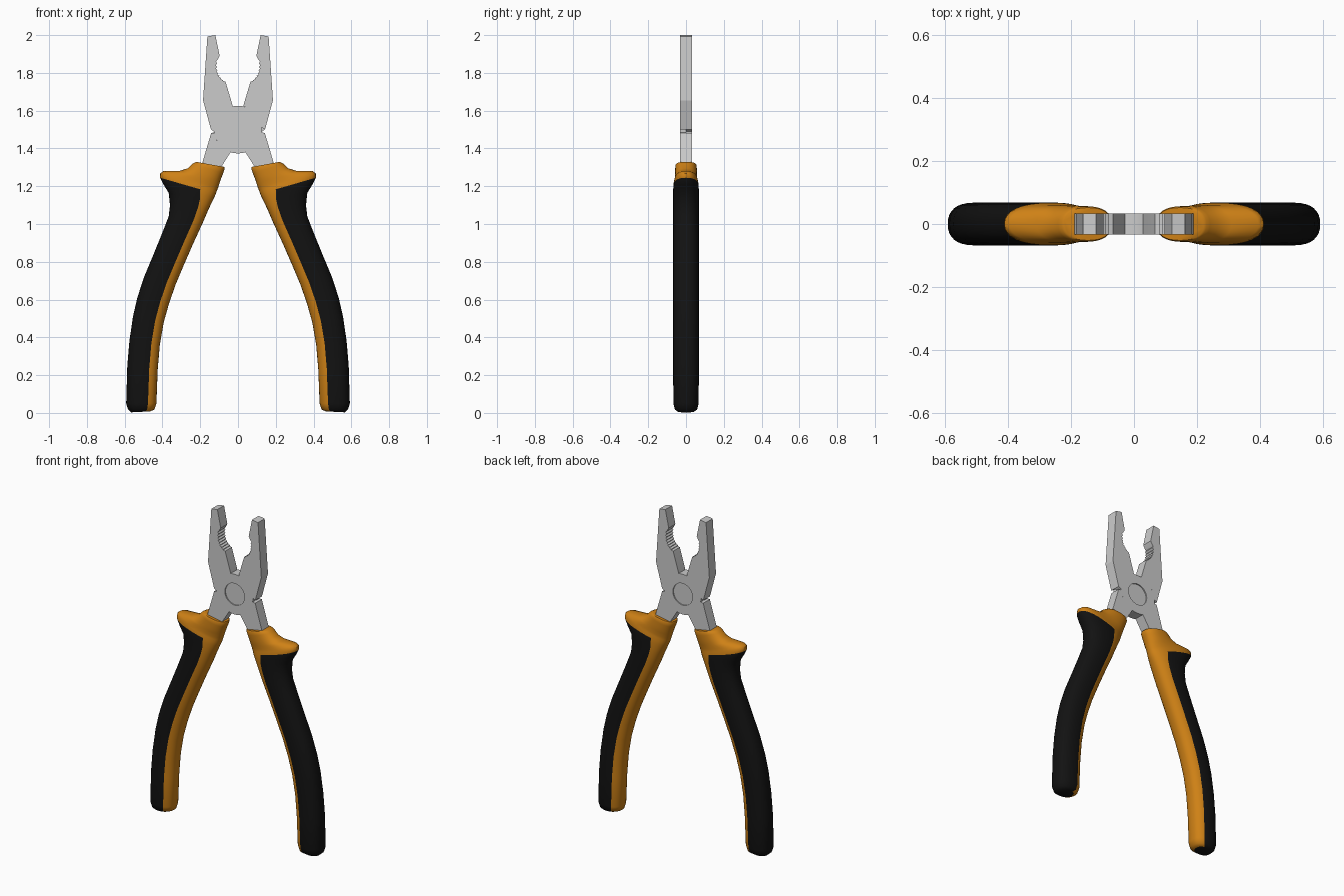
import bpy, bmesh
from math import sin, cos, pi, radians
from mathutils import Vector, Matrix

cube = bpy.data.objects.get("Cube")
if cube:
    bpy.data.objects.remove(cube)

PIVOT_Z, DISC_R, PIN_R, HALF_T = 1.5, 0.126, 0.068, 0.033


def material(name, rgb):
    mat = bpy.data.materials.new(name)
    mat.use_nodes = True
    mat.diffuse_color = (*rgb, 1)
    mat.node_tree.nodes["Principled BSDF"].inputs["Base Color"].default_value = (*rgb, 1)
    return mat


def make_object(name, bm, mats=(), angle=30):
    bmesh.ops.recalc_face_normals(bm, faces=bm.faces)
    mesh = bpy.data.meshes.new(name)
    bm.to_mesh(mesh)
    bm.free()
    for mat in mats:
        mesh.materials.append(mat)
    obj = bpy.data.objects.new(name, mesh)
    bpy.context.collection.objects.link(obj)
    bpy.ops.object.select_all(action='DESELECT')
    obj.select_set(True)
    bpy.context.view_layer.objects.active = obj
    bpy.ops.object.shade_smooth_by_angle(angle=radians(angle))
    return obj


def arc(start, end, radius=DISC_R, steps=20):
    angles = [radians(start + (end - start) * i / steps) for i in range(steps + 1)]
    return [(radius * cos(a), PIVOT_Z + radius * sin(a)) for a in angles]


def add_plate(bm, loops, y0, y1):
    """Extrude an outline, with optional hole loops, from y0 to y1."""
    edges = []
    for loop in loops:
        verts = [bm.verts.new((x, y0, z)) for x, z in loop]
        edges += [bm.edges.new((v, verts[i - 1])) for i, v in enumerate(verts)]
    filled = bmesh.ops.triangle_fill(bm, edges=edges, use_beauty=True)
    faces = [g for g in filled["geom"] if isinstance(g, bmesh.types.BMFace)]
    ext = bmesh.ops.extrude_face_region(bm, geom=faces, use_keep_orig=True)
    moved = [g for g in ext["geom"] if isinstance(g, bmesh.types.BMVert)]
    bmesh.ops.translate(bm, verts=moved, vec=(0, y1 - y0, 0))


def teeth(count=8, depth=0.007):
    """Zigzag along the curved pipe grip of the jaw."""
    a, b, c = Vector((-0.108, 1.87)), Vector((-0.123, 1.785)), Vector((-0.066, 1.753))
    points = []
    for i in range(2 * count + 1):
        t = i / (2 * count)
        p = a * (1 - t) ** 2 + b * 2 * t * (1 - t) + c * t * t
        points.append((p.x - depth * (i % 2), p.y))
    return points


# Steel halves: jaw, half-thickness pivot disc and tang
jaw = [(-0.143, 1.5), (-0.185, 1.655), (-0.162, 1.993), (-0.12, 2.0),
       (-0.097, 1.89)] + teeth() + [(-0.032, 1.64)]
tang = [(0.142, 1.482), (0.205, 1.27), (0.1, 1.25), (0.09, 1.3)]
hole = arc(0, 348.75, PIN_R, 31)


def steel_half(name, turn):
    bm = bmesh.new()
    outline = jaw + arc(103, -7) + tang + arc(-72, -175)
    add_plate(bm, [outline, hole], -HALF_T, 0)
    add_plate(bm, [jaw + arc(103, 175)], 0, HALF_T)
    add_plate(bm, [tang + arc(-72, -8)], 0, HALF_T)
    bm.transform(Matrix.Rotation(turn, 4, 'Z'))
    return make_object(name, bm, angle=15)


steel_half("front_steel_half", 0)
steel_half("back_steel_half", pi)

# Pivot pin, slightly recessed on both sides
bm = bmesh.new()
bmesh.ops.create_cone(bm, cap_ends=True, segments=32, radius1=PIN_R, radius2=PIN_R,
                      depth=0.052, matrix=Matrix.Translation((0, 0, PIVOT_Z))
                      @ Matrix.Rotation(pi / 2, 4, 'X'))
make_object("pivot_pin", bm)

# Grips: sections as inner point, outer point and half width
orange = material("orange_grip", (0.62, 0.22, 0.008))
black = material("black_grip", (0.006, 0.006, 0.006))
SECTIONS = [
    ((0.465, 0.008), (0.565, 0.003), 0.042),
    ((0.442, 0.018), (0.582, 0.018), 0.059),
    ((0.432, 0.05), (0.592, 0.05), 0.067),
    ((0.425, 0.23), (0.586, 0.25), 0.068),
    ((0.414, 0.36), (0.575, 0.38), 0.068),
    ((0.393, 0.48), (0.556, 0.51), 0.068),
    ((0.365, 0.58), (0.533, 0.61), 0.068),
    ((0.33, 0.68), (0.497, 0.72), 0.068),
    ((0.288, 0.78), (0.451, 0.83), 0.068),
    ((0.24, 0.89), (0.402, 0.95), 0.068),
    ((0.185, 1.01), (0.367, 1.04), 0.068),
    ((0.155, 1.08), (0.36, 1.10), 0.068),
    ((0.138, 1.115), (0.367, 1.165), 0.068),
    ((0.126, 1.14), (0.395, 1.21), 0.068),
    ((0.117, 1.16), (0.413, 1.245), 0.067),
    ((0.112, 1.175), (0.412, 1.268), 0.063),
    ((0.106, 1.19), (0.395, 1.28), 0.06),
    ((0.098, 1.215), (0.31, 1.281), 0.059),
    ((0.09, 1.24), (0.266, 1.295), 0.058),
    ((0.078, 1.27), (0.242, 1.318), 0.057),
    ((0.07, 1.293), (0.23, 1.325), 0.056),
    ((0.072, 1.302), (0.222, 1.329), 0.052),
]
SEGMENTS, SEAM, RIM = 32, 6, 14


def grip(name, side):
    bm = bmesh.new()
    rings = []
    for inner, outer, width in SECTIONS:
        ring = []
        for i in range(SEGMENTS):
            c, s = cos(2 * pi * i / SEGMENTS), sin(2 * pi * i / SEGMENTS)
            c, s = [abs(v) ** 0.85 * (1 if v > 0 else -1) for v in (c, s)]
            p = Vector(inner).lerp(Vector(outer), (1 - c) / 2)
            ring.append(bm.verts.new((side * p.x, width * s, p.y)))
        rings.append(ring)
    for k in range(len(rings) - 1):
        for i in range(SEGMENTS):
            j = (i + 1) % SEGMENTS
            face = bm.faces.new((rings[k][i], rings[k][j], rings[k + 1][j], rings[k + 1][i]))
            in_strip = i < SEAM or i >= SEGMENTS - SEAM
            face.material_index = 0 if in_strip or k >= RIM else 1
    bm.faces.new(rings[0]).material_index = 1
    bm.faces.new(rings[-1]).material_index = 0
    return make_object(name, bm, (orange, black), angle=50)


grip("left_grip", 1)
grip("right_grip", -1)
